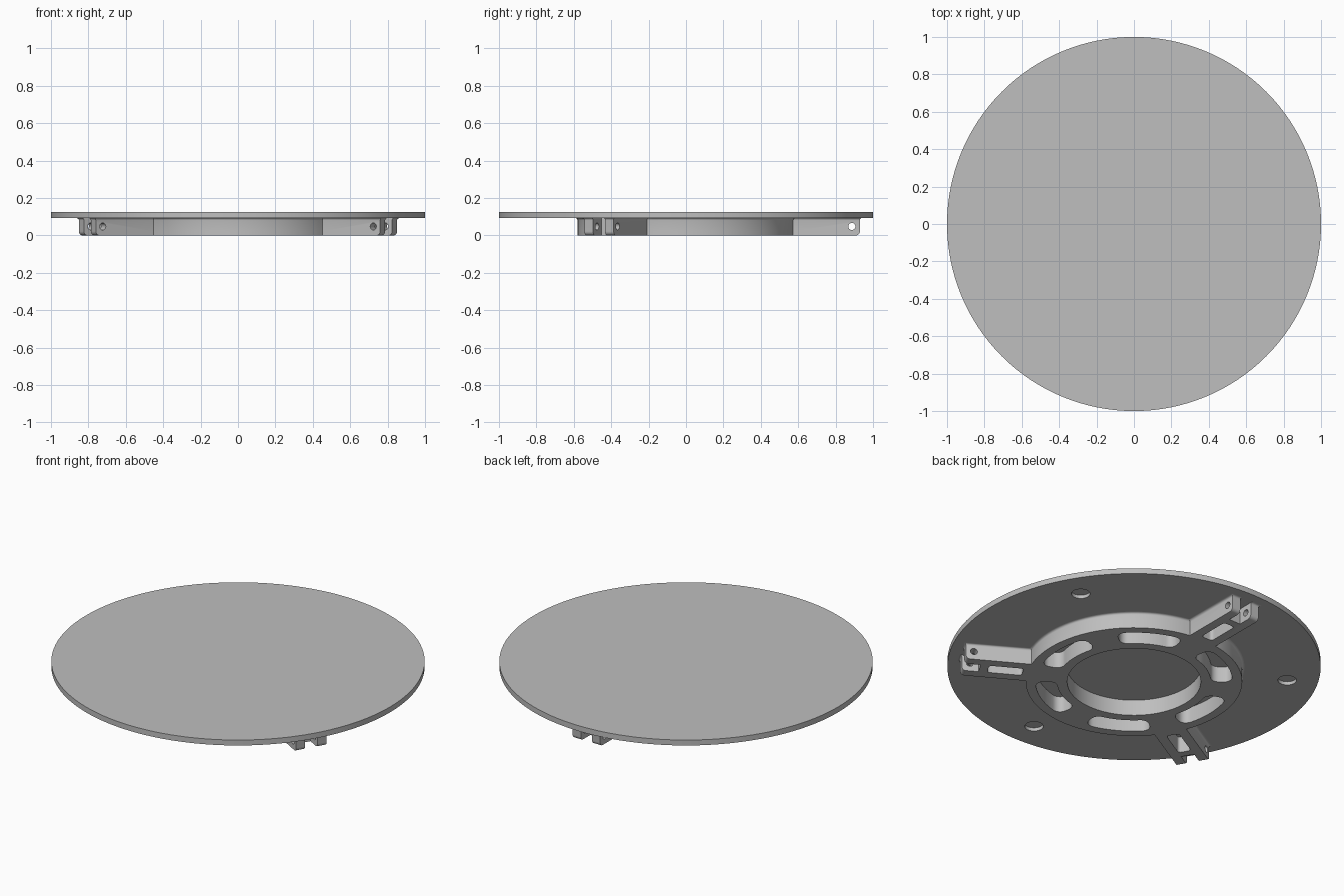
import bpy, bmesh
from math import sin, cos, asin, sqrt, pi, radians
from mathutils import Matrix, Vector

if "Cube" in bpy.data.objects:
    bpy.data.objects.remove(bpy.data.objects["Cube"])

PLATE_Z, TOP_Z = 0.093, 0.125        # underside and top of the plate
HUB_R, BORE_R, SLOT_R = 0.58, 0.358, 0.47
ARM_W, ARM_L = 0.09, 0.93            # arm half width and reach
ARMS = [radians(a) for a in (90, 210, 330)]

grey = bpy.data.materials.new("grey")
grey.use_nodes = True
grey.diffuse_color = (0.52, 0.52, 0.52, 1)
grey.node_tree.nodes["Principled BSDF"].inputs["Base Color"].default_value = grey.diffuse_color


def finish(name, bm):
    bmesh.ops.recalc_face_normals(bm, faces=bm.faces)
    mesh = bpy.data.meshes.new(name)
    bm.to_mesh(mesh)
    bm.free()
    mesh.materials.append(grey)
    obj = bpy.data.objects.new(name, mesh)
    bpy.context.collection.objects.link(obj)
    return obj


def loft(bm, rings):
    """Skin a stack of equal-length rings and cap both ends."""
    loops = [[bm.verts.new(p) for p in ring] for ring in rings]
    n = len(loops[0])
    for low, high in zip(loops, loops[1:]):
        for i in range(n):
            j = (i + 1) % n
            bm.faces.new((low[i], low[j], high[j], high[i]))
    bm.faces.new(loops[0][::-1])
    bm.faces.new(loops[-1])


def prism(bm, outline, z0, z1, matrix=Matrix()):
    loft(bm, [[matrix @ Vector((x, y, z)) for x, y in outline] for z in (z0, z1)])


def circle(r, n):
    return [(r * cos(2 * pi * i / n), r * sin(2 * pi * i / n)) for i in range(n)]


def rounded_rect(hx, hy, r, corner=6, side=12):
    """Rounded rectangle with subdivided long sides, so it can be bent."""
    pts = []
    for sx, sy, start in ((1, 1, 0), (-1, 1, 90), (-1, -1, 180), (1, -1, 270)):
        for i in range(corner + 1):
            a = radians(start + 90 * i / corner)
            pts.append((sx * (hx - r) + r * cos(a), sy * (hy - r) + r * sin(a)))
        if sx == sy:
            pts += [(sx * (hx - r) * (1 - 2 * i / side), sy * hy) for i in range(1, side)]
    return pts


def hub_outline(grow, tip):
    """Round hub with three straight arms, offset outward by grow."""
    r, w, pts = HUB_R + grow, ARM_W + grow, []
    root, half = sqrt(r * r - w * w), asin(w / r)
    for a in ARMS:
        for x, y in ((root, -w), (tip, -w), (tip, w), (root, w)):
            pts.append((x * cos(a) - y * sin(a), x * sin(a) + y * cos(a)))
        span, steps = 2 * pi / 3 - 2 * half, 32
        for i in range(1, steps):
            t = a + half + span * i / steps
            pts.append((r * cos(t), r * sin(t)))
    return pts


def cut(obj, bm):
    cutter = finish("cutter", bm)
    cutter.hide_render = True
    mod = obj.modifiers.new("cut", 'BOOLEAN')
    mod.operation, mod.solver, mod.object = 'DIFFERENCE', 'EXACT', cutter
    bpy.ops.object.select_all(action='DESELECT')
    bpy.context.view_layer.objects.active = obj
    obj.select_set(True)
    bpy.ops.object.modifier_apply(modifier=mod.name)
    bpy.data.objects.remove(cutter)
    bpy.ops.object.shade_smooth_by_angle(angle=radians(30))


# Round plate with three blind holes in its underside
bm = bmesh.new()
prism(bm, circle(1, 128), PLATE_Z, TOP_Z)
plate = finish("round_plate", bm)
bm = bmesh.new()
for a in ARMS:
    place = Matrix.Rotation(a + pi / 3, 4, 'Z') @ Matrix.Translation((0.833, 0, 0))
    prism(bm, circle(0.05, 32), PLATE_Z - 0.05, PLATE_Z + 0.02, place)
cut(plate, bm)

# Hub and arms: rounded lower arm tips, small fillet against the plate
NOSE, FILLET = 0.022, 0.012
levels = []
for i in range(6):
    t = pi / 2 * i / 5
    levels.append((NOSE * (1 - cos(t)), 0, ARM_L - NOSE * (1 - sin(t))))
for i in range(5):
    t = pi / 2 * i / 4
    grow = FILLET * (1 - cos(t))
    levels.append((PLATE_Z - FILLET * (1 - sin(t)), grow, ARM_L + grow))
bm = bmesh.new()
loft(bm, [[Vector((x, y, z)) for x, y in hub_outline(g, tip)] for z, g, tip in levels])
hub = finish("hub_with_arms", bm)

# Centre bore, curved hub slots, arm slots and fork gaps
bm = bmesh.new()
LOW, HIGH = -0.05, 0.15
prism(bm, circle(BORE_R, 96), LOW, HIGH)
bent = [((SLOT_R + v) * Vector((cos(u / SLOT_R), sin(u / SLOT_R))))
        for u, v in rounded_rect(0.165, 0.058, 0.045)]
for i in range(6):
    prism(bm, bent, LOW, HIGH, Matrix.Rotation(i * pi / 3, 4, 'Z'))
for a in ARMS:
    turn = Matrix.Rotation(a, 4, 'Z')
    prism(bm, rounded_rect(0.095, 0.036, 0.018), LOW, HIGH,
          turn @ Matrix.Translation((0.7, 0, 0)))
    prism(bm, [(0.84, -0.037), (1, -0.037), (1, 0.037), (0.84, 0.037)], LOW, HIGH, turn)
cut(hub, bm)

# Pin holes through the fork prongs
bm = bmesh.new()
for a in ARMS:
    place = (Matrix.Rotation(a, 4, 'Z') @ Matrix.Translation((0.887, 0, 0.048))
             @ Matrix.Rotation(pi / 2, 4, 'X'))
    prism(bm, circle(0.019, 24), -0.15, 0.15, place)
cut(hub, bm)
